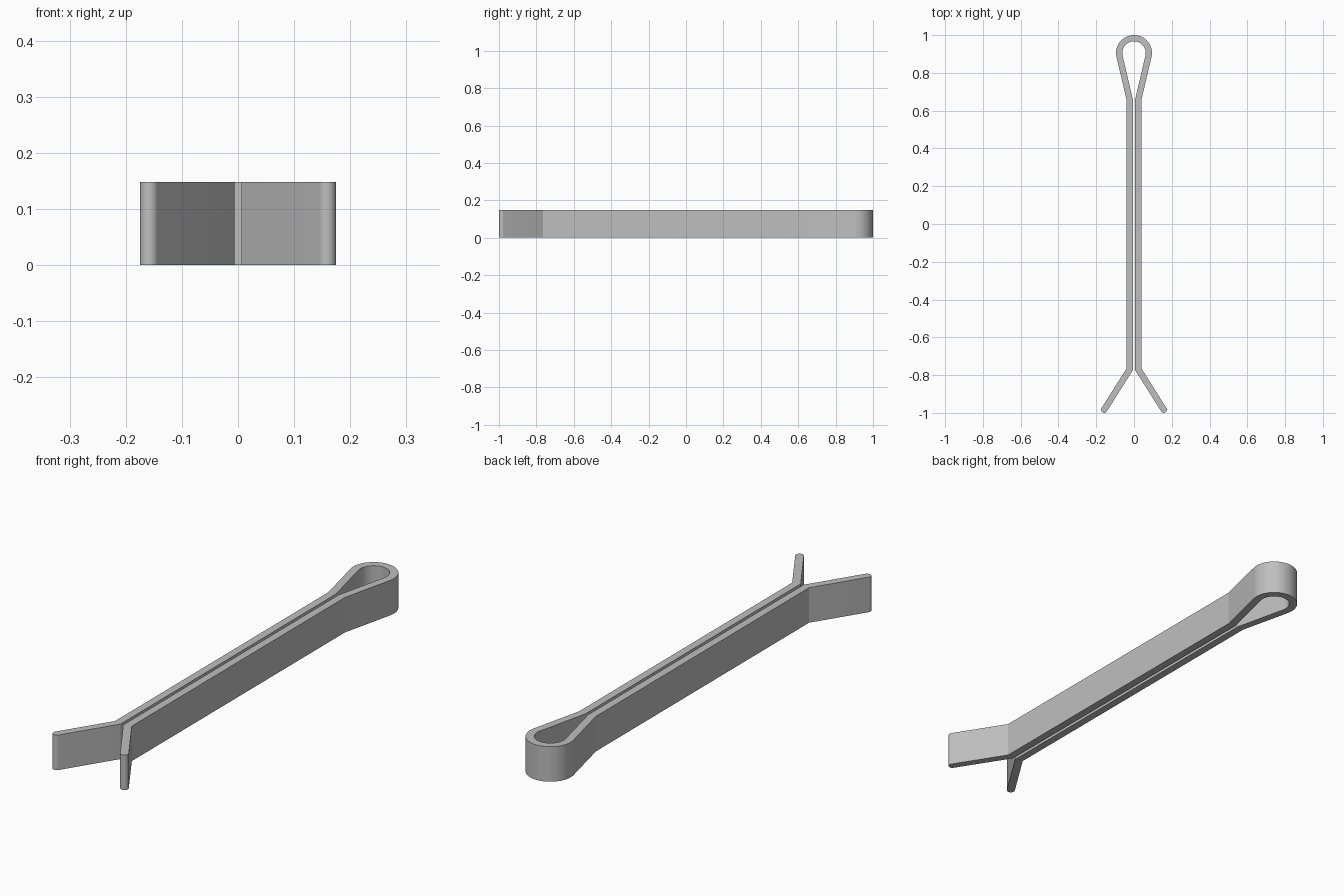
import bpy, bmesh, math
from mathutils import Vector

if "Cube" in bpy.data.objects:
    bpy.data.objects.remove(bpy.data.objects["Cube"])

HALF = 0.0165      # half the strip thickness
HEIGHT = 0.148
LEG_X = 0.023      # centreline of each straight leg
LOOP_R = 0.0785    # centreline radius of the loop
LOOP_Y = 1 - LOOP_R - HALF
BEND_Y = 0.66
ARC, CAP = 48, 16

steel = bpy.data.materials.new("steel grey")
steel.diffuse_color = (0.52, 0.52, 0.52, 1)
steel.use_nodes = True
steel.node_tree.nodes["Principled BSDF"].inputs["Base Color"].default_value = steel.diffuse_color

# Centreline: flared tip, straight leg, neck, loop, then the mirrored side
dy = LOOP_Y - BEND_Y
tilt = math.asin(LOOP_R / math.hypot(LEG_X, dy)) - math.atan2(LEG_X, dy)
side = [Vector((0.158, -0.9835)), Vector((LEG_X, -0.77)), Vector((LEG_X, BEND_Y))]
loop = []
for i in range(ARC + 1):
    a = -tilt + (math.pi + 2 * tilt) * i / ARC
    loop.append(Vector((LOOP_R * math.cos(a), LOOP_Y + LOOP_R * math.sin(a))))
path = side + loop + [Vector((-p.x, p.y)) for p in reversed(side)]


def normal(a, b):
    d = (b - a).normalized()
    return Vector((d.y, -d.x))


bm = bmesh.new()


def vert(p):
    return bm.verts.new((p.x, p.y, 0))


# Flat strip with mitred bends
rows = []
for i, p in enumerate(path):
    n1 = normal(path[max(i - 1, 0)], path[max(i, 1)])
    n2 = normal(path[min(i, len(path) - 2)], path[min(i + 1, len(path) - 1)])
    m = (n1 + n2).normalized()
    off = m * (HALF / m.dot(n1))
    rows.append((vert(p + off), vert(p - off)))
for (a, b), (c, d) in zip(rows, rows[1:]):
    bm.faces.new((a, c, d, b))

# Rounded tips
for row, tip, inner in ((rows[0], path[0], path[1]), (rows[-1], path[-1], path[-2])):
    out = (tip - inner).normalized()
    across = row[0].co.xy - tip
    arc = []
    for i in range(1, CAP):
        a = math.pi * i / CAP
        arc.append(vert(tip + across * math.cos(a) + out * HALF * math.sin(a)))
    bm.faces.new([row[0]] + arc + [row[1]])

# Raise the strip to full height
up = bmesh.ops.extrude_face_region(bm, geom=bm.faces[:])
bmesh.ops.translate(bm, vec=(0, 0, HEIGHT),
                    verts=[g for g in up["geom"] if isinstance(g, bmesh.types.BMVert)])
bmesh.ops.recalc_face_normals(bm, faces=bm.faces[:])

mesh = bpy.data.meshes.new("split_pin")
bm.to_mesh(mesh)
bm.free()
mesh.materials.append(steel)
pin = bpy.data.objects.new("split_pin", mesh)
bpy.context.collection.objects.link(pin)
bpy.context.view_layer.objects.active = pin
pin.select_set(True)
bpy.ops.object.shade_smooth_by_angle(angle=math.radians(12))
